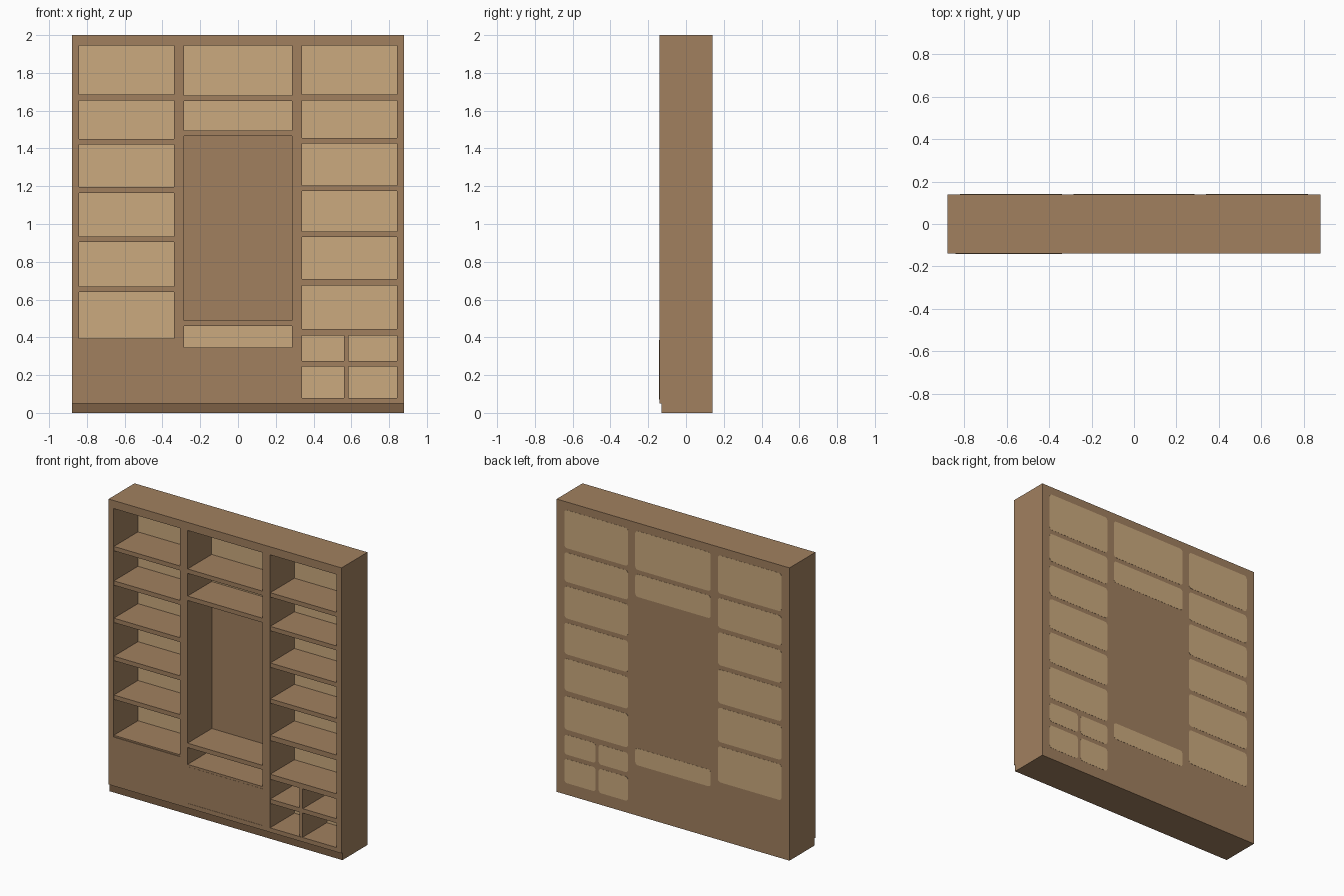
import bpy, bmesh, math

if "Cube" in bpy.data.objects:
    bpy.data.objects.remove(bpy.data.objects["Cube"])


def srgb(r, g, b):
    def f(c):
        c /= 255
        return c / 12.92 if c <= 0.04045 else ((c + 0.055) / 1.055) ** 2.4
    return (f(r), f(g), f(b), 1)


def material(name, rgb):
    m = bpy.data.materials.new(name)
    m.diffuse_color = srgb(*rgb)
    m.use_nodes = True
    m.node_tree.nodes["Principled BSDF"].inputs["Base Color"].default_value = m.diffuse_color
    return m


WOOD = material("brown wood", (161, 128, 95))
TAN = material("light tan backing", (203, 170, 126))
DARK = material("worn dark wood", (124, 96, 69))


def finish(bm, name, mat):
    bmesh.ops.recalc_face_normals(bm, faces=bm.faces)
    me = bpy.data.meshes.new(name)
    bm.to_mesh(me)
    bm.free()
    me.materials.append(mat)
    ob = bpy.data.objects.new(name, me)
    bpy.context.collection.objects.link(ob)
    return ob


def box(name, x, y, z, mat=WOOD):
    """Box from (min, max) pairs."""
    bm = bmesh.new()
    bmesh.ops.create_cube(bm, size=1)
    for v in bm.verts:
        v.co = [(a + b) / 2 + c * (b - a) for (a, b), c in zip((x, y, z), v.co)]
    return finish(bm, name, mat)


def rounded_plate(name, x, z, y0, y1, r, mat):
    """Thin upright plate with rounded corners."""
    bm = bmesh.new()
    corners = ((x[1] - r, z[1] - r), (x[0] + r, z[1] - r),
               (x[0] + r, z[0] + r), (x[1] - r, z[0] + r))
    verts = []
    for q, (cx, cz) in enumerate(corners):
        for i in range(5):
            a = math.radians(q * 90 + i * 22.5)
            verts.append(bm.verts.new((cx + r * math.cos(a), y0, cz + r * math.sin(a))))
    face = bm.faces.new(verts)
    ext = bmesh.ops.extrude_face_region(bm, geom=[face])["geom"]
    for v in ext:
        if isinstance(v, bmesh.types.BMVert):
            v.co.y = y1
    return finish(bm, name, mat)


W, F, B = 0.88, -0.14, 0.14       # half width, front, back
INNER = 0.125                     # front of the back panel
BASE, FLOOR, CEIL = 0.05, 0.08, 1.945

# Carcass
for s, side in ((-1, "left"), (1, "right")):
    box(side + "_side_panel", sorted((s * W, s * 0.842)), (F, INNER), (BASE, CEIL))
    box(side + "_divider", sorted((s * 0.34, s * 0.285)), (F, INNER), (FLOOR, CEIL))
box("top_board", (-W, W), (F, INNER), (CEIL, 2.0))
box("bottom_board", (-0.842, 0.842), (F, INNER), (BASE, FLOOR))
box("back_panel", (-W, W), (INNER, B), (BASE, 2.0))
plinth = box("plinth", (-W, W), (-0.13, B), (0, BASE))
plinth.data.materials.append(DARK)
for p in plinth.data.polygons:    # worn front strip
    if p.normal.y < -0.5:
        p.material_index = 1

# Openings of each bay, top to bottom: (floor, ceiling)
bays = {
    "left": ((-0.842, -0.34), [(1.685, 1.945), (1.45, 1.655), (1.195, 1.42), (0.935, 1.165),
                               (0.67, 0.905), (0.395, 0.64), (FLOOR, 0.365)]),
    "centre": ((-0.285, 0.285), [(1.68, 1.945), (1.495, 1.65), (0.49, 1.465),
                                 (0.345, 0.46), (FLOOR, 0.33)]),
    "right": ((0.34, 0.842), [(1.685, 1.945), (1.455, 1.655), (1.205, 1.425), (0.96, 1.175),
                              (0.71, 0.93), (0.445, 0.675), (0.275, 0.41), (FLOOR, 0.245)]),
}
plain = {("left", 6), ("centre", 2), ("centre", 4)}     # no tan backing here
split = {("right", 6), ("right", 7)}                    # small cubby rows

for bay, (x, cells) in bays.items():
    for i, z in enumerate(cells):
        if i:                     # shelf above this opening
            box(f"{bay}_shelf_{i}", x, (F + 0.003, INNER), (z[1], cells[i - 1][0]))
        if (bay, i) in plain:
            continue
        spans = [x]
        if (bay, i) in split:
            spans = [(x[0], 0.562), (0.585, x[1])]
            box(f"cubby_divider_{i}", (0.562, 0.585), (F + 0.003, INNER), z)
        for j, (a, b) in enumerate(spans):
            box(f"{bay}_backing_{i}_{j}", (a, b), (INNER - 0.002, INNER), z, TAN)
            # matching rounded patch on the rear, kept clear of the outer edge
            rounded_plate(f"{bay}_rear_patch_{i}_{j}", (max(a, -0.82), min(b, 0.82)),
                          z, B - 0.001, B + 0.001, 0.02, TAN)

# Closed cupboard fronts
box("left_cupboard_front", (-0.842, -0.34), (F - 0.002, F + 0.02), (0.07, 0.385))
box("centre_cupboard_front", (-0.285, 0.285), (F + 0.002, F + 0.02), (FLOOR, 0.33))
